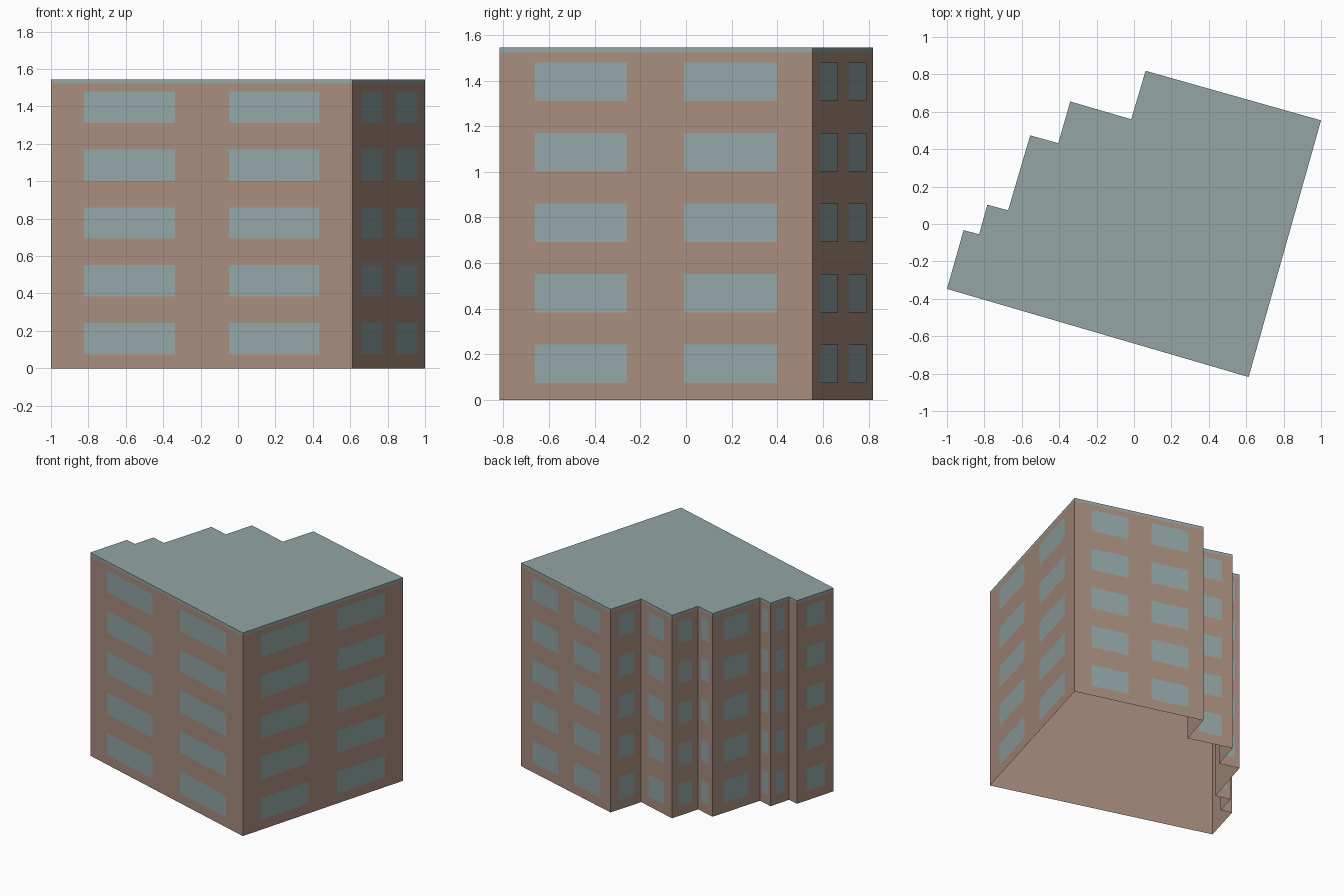
import bpy
import bmesh
from mathutils import Vector

cube = bpy.data.objects.get("Cube")
if cube:
    bpy.data.objects.remove(cube, do_unlink=True)

WALL_TOP, HEIGHT = 1.522, 1.545
FLOORS = 5
PITCH = HEIGHT / FLOORS
SILL, HEAD = 0.075, 0.243
PLATE_GAP = 0.002

# Floor plan corners, counter-clockwise from the front left-hand corner
PLAN = [Vector(p) for p in (
    (-1, -0.347), (0.613, -0.818), (1, 0.554), (0.062, 0.819),
    (-0.015, 0.56), (-0.341, 0.655), (-0.405, 0.432), (-0.555, 0.474),
    (-0.673, 0.073), (-0.784, 0.103), (-0.828, -0.055), (-0.911, -0.033))]


def make_material(name, rgb):
    linear = [((c / 255 + 0.055) / 1.055) ** 2.4 for c in rgb]
    mat = bpy.data.materials.new(name)
    mat.use_nodes = True
    mat.diffuse_color = (*linear, 1)
    mat.node_tree.nodes["Principled BSDF"].inputs["Base Color"].default_value = (*linear, 1)
    return mat


def finish(name, bm, mat):
    mesh = bpy.data.meshes.new(name)
    bm.to_mesh(mesh)
    bm.free()
    mesh.materials.append(mat)
    bpy.context.collection.objects.link(bpy.data.objects.new(name, mesh))


def add_panel(bm, a, b, low, high):
    """Upright rectangle over the plan segment a-b."""
    corners = ((a, low), (b, low), (b, high), (a, high))
    bm.faces.new([bm.verts.new((p.x, p.y, z)) for p, z in corners])


def make_shell(name, low, high, mat, capped):
    """Ring of walls on the plan, open below, with an optional top."""
    bm = bmesh.new()
    for a, b in zip(PLAN, PLAN[1:] + PLAN[:1]):
        add_panel(bm, a, b, low, high)
    if capped:
        bm.faces.new([bm.verts.new((p.x, p.y, high)) for p in PLAN])
    bmesh.ops.remove_doubles(bm, verts=bm.verts, dist=0.0001)
    finish(name, bm, mat)


def window_bays(length):
    """Start and end of each window along a wall, as fractions."""
    if length > 1.5:
        return (0.11, 0.411), (0.59, 0.891)
    if length > 1.2:
        return (0.114, 0.408), (0.59, 0.888)
    if length > 0.9:
        return (0.13, 0.419), (0.595, 0.884)
    if length > 0.1:
        return ((0.25, 0.755),)
    return ()


brick = make_material("warm brown wall", (168, 141, 126))
glass = make_material("grey blue glass and roof", (147, 166, 165))

# Open-bottomed walls and the thin roof edge with its flat top
make_shell("outer_walls", 0, WALL_TOP, brick, False)
make_shell("flat_roof", WALL_TOP, HEIGHT, glass, True)

# Window plates on every floor of every wall
panes = bmesh.new()
for a, b in zip(PLAN, PLAN[1:] + PLAN[:1]):
    along = b - a
    outward = Vector((along.y, -along.x)).normalized() * PLATE_GAP
    for start, end in window_bays(along.length):
        left, right = (a.lerp(b, t) + outward for t in (start, end))
        for floor in range(FLOORS):
            base = floor * PITCH
            add_panel(panes, left, right, base + SILL, base + HEAD)
finish("window_panes", panes, glass)
